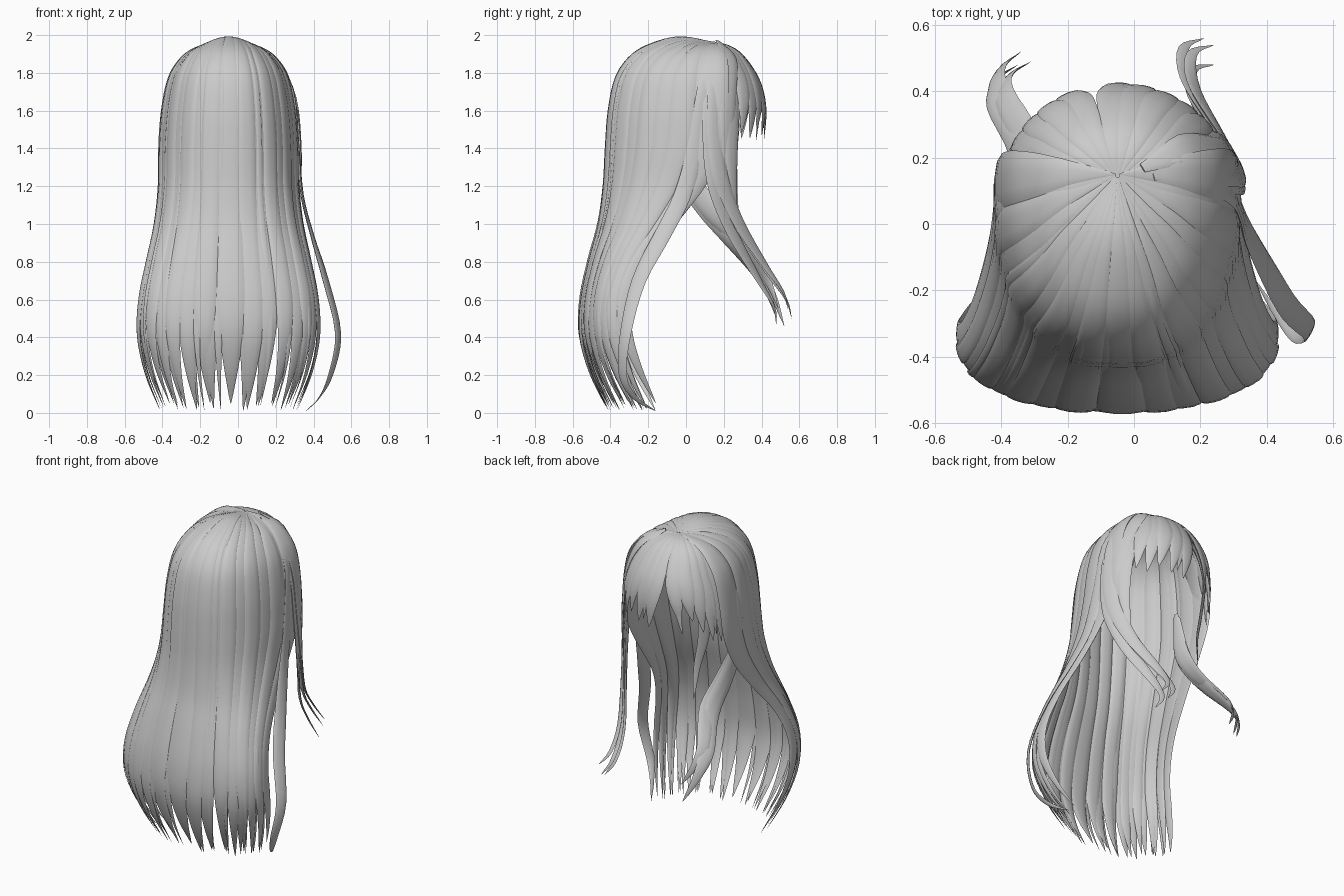
import bpy, bmesh, math, random
from mathutils import Vector

random.seed(4)
if "Cube" in bpy.data.objects:
    bpy.data.objects.remove(bpy.data.objects["Cube"])

hair_mat = bpy.data.materials.new("hair_grey")
hair_mat.use_nodes = True
GREY = (0.6, 0.6, 0.6, 1)
hair_mat.diffuse_color = GREY
hair_mat.node_tree.nodes["Principled BSDF"].inputs["Base Color"].default_value = GREY

MID_X = -0.05   # the hair is centred a little off the axis
SECTION = 10    # sides of a lock's lens-shaped section


def spline(pts, steps=4):
    """Smooth curve through the points."""
    ext = [2 * pts[0] - pts[1]] + pts + [2 * pts[-1] - pts[-2]]
    out = []
    for a, b, c, d in zip(ext, ext[1:], ext[2:], ext[3:]):
        for k in range(steps):
            t = k / steps
            out.append(0.5 * (2 * b + (c - a) * t + (2 * a - 5 * b + 4 * c - d) * t * t
                              + (3 * b - a - 3 * c + d) * t ** 3))
    return out + [pts[-1]]


def add_lock(bm, centers, sides, taper=0.22, thick=0.2):
    """Flat lock with a lens section, running to a point at the end."""
    centers, sides = spline(centers), spline(sides)
    n = len(centers)
    rings = []
    for i, (c, s) in enumerate(zip(centers, sides)):
        tangent = centers[min(i + 1, n - 1)] - centers[max(i - 1, 0)]
        width = max(0.02, min(1, (1 - i / (n - 1)) / taper) ** 0.75)
        side = s * width
        normal = tangent.cross(side).normalized() * side.length * thick
        ring = []
        for k in range(SECTION):
            a = math.tau * k / SECTION
            ring.append(bm.verts.new(c + side * math.cos(a) + normal * math.sin(a)))
        rings.append(ring)
    for r, q in zip(rings, rings[1:]):
        for k in range(SECTION):
            j = (k + 1) % SECTION
            bm.faces.new((r[k], r[j], q[j], q[k]))
    bm.faces.new(rings[0])
    bm.faces.new(rings[-1])


def finish(bm, name):
    bmesh.ops.recalc_face_normals(bm, faces=bm.faces)
    mesh = bpy.data.meshes.new(name)
    bm.to_mesh(mesh)
    bm.free()
    obj = bpy.data.objects.new(name, mesh)
    mesh.materials.append(hair_mat)
    bpy.context.collection.objects.link(obj)
    bpy.ops.object.select_all(action="DESELECT")
    obj.select_set(True)
    bpy.context.view_layer.objects.active = obj
    bpy.ops.object.shade_smooth_by_angle(angle=math.radians(50))


# Back hair outline: height, front edge y, back y, half width, drop of the sides
BACK = [(1.965, .15, .14, .006, 0), (1.99, .145, -.02, .10, .04), (1.965, .14, -.15, .18, .04),
        (1.90, .13, -.28, .25, .03), (1.78, .12, -.37, .31, .01), (1.6, .11, -.41, .345, 0),
        (1.4, .09, -.425, .36, 0), (1.2, .01, -.435, .365, 0), (1.0, -.12, -.46, .39, 0),
        (.8, -.26, -.51, .435, 0), (.6, -.335, -.55, .475, 0), (.4, -.325, -.56, .485, 0),
        (.2, -.26, -.51, .445, 0), (.01, -.17, -.42, .37, 0)]

# Fringe outline: height, half width, forward reach
FRINGE = [(1.96, .008, .008), (1.945, .12, .09), (1.89, .21, .17),
          (1.77, .28, .25), (1.63, .33, .288), (1.48, .345, .285)]


def power(v, e=0.85):
    return math.copysign(abs(v) ** e, v)


def back_point(level, deg, scale):
    z, front, back, half, drop = level
    a = math.radians(deg)
    y = front - (front - back) * power(math.cos(a)) * scale
    x = MID_X + half * power(math.sin(a)) * scale
    return Vector((x, y, z - drop * math.sin(a) ** 2))


def back_layer(name, count, spread, scale, fullness, jitter):
    bm = bmesh.new()
    step = 2 * spread / (count - 1)
    for i in range(count):
        deg = -spread + i * step + random.uniform(-jitter, jitter)
        lift = random.uniform(0, 0.06)
        depth = scale * (1 + 0.012 * (i % 2))
        centers, sides = [], []
        for k, level in enumerate(BACK):
            c = back_point(level, deg, depth)
            c.z += lift * (k / len(BACK)) ** 3
            gap = back_point(level, deg + step / 2, scale) - back_point(level, deg - step / 2, scale)
            centers.append(c)
            sides.append(gap * fullness)
        add_lock(bm, centers, sides)
    finish(bm, name)


# Long hair: main locks, a sparser lining, and thin strands on the surface
back_layer("back_locks", 17, 90, 0.985, 0.66, 1.5)
back_layer("back_lining_locks", 12, 84, 0.965, 0.42, 3)
back_layer("back_surface_strands", 9, 82, 1.0, 0.12, 5)


# Fringe, parted so that the two sides sweep away from each other
def fringe_point(level, deg):
    z, half, reach = level
    a = math.radians(deg)
    return Vector((MID_X + half * math.sin(a), .13 + reach * math.cos(a), z))


def fringe_layer(name, count, fullness, drop):
    bm = bmesh.new()
    step = 176 / (count - 1)
    for i in range(count):
        base = -88 + i * step
        sweep = 11 if base > -14 else -11
        fall = random.uniform(-.05, .03) + drop + (0.08 if abs(base) > 50 else 0)
        centers, sides = [], []
        for k, level in enumerate(FRINGE):
            f = k / (len(FRINGE) - 1)
            deg = base + sweep * f * f * math.cos(math.radians(base))
            c = fringe_point(level, deg)
            c.z -= fall * f ** 3
            centers.append(c)
            sides.append((fringe_point(level, deg + step / 2)
                          - fringe_point(level, deg - step / 2)) * fullness)
        add_lock(bm, centers, sides, taper=0.33)
    finish(bm, name)


fringe_layer("fringe_locks", 14, 0.74, 0)
fringe_layer("fringe_strands", 9, 0.25, 0.01)


# Free locks that hang beside the face
def free_locks(name, path, width, offsets):
    bm = bmesh.new()
    for dx, dy, dz in offsets:
        pts = []
        for k, p in enumerate(path):
            f = (k / (len(path) - 1)) ** 2
            pts.append(Vector(p) + Vector((dx, dy, dz)) * (0.3 + 0.7 * f))
        sides = []
        for k, p in enumerate(pts):
            tangent = pts[min(k + 1, len(pts) - 1)] - pts[max(k - 1, 0)]
            out = p - Vector((MID_X, 0, min(p.z, 1.5)))
            grow = 0.3 if k == 0 else 1
            sides.append(tangent.cross(out).normalized() * width * grow)
        add_lock(bm, pts, sides, taper=0.5)
    finish(bm, name)


free_locks("left_face_locks",
           [(.02, .18, 1.94), (.15, .24, 1.85), (.25, .24, 1.65), (.28, .24, 1.4),
            (.27, .25, 1.2), (.25, .27, 1.02)],
           .05, [(0, 0, 0), (.02, -.04, .1)])
free_locks("left_forward_locks",
           [(.05, .15, 1.94), (.19, .17, 1.84), (.28, .16, 1.65), (.305, .165, 1.4),
            (.295, .2, 1.2), (.24, .29, .98), (.16, .43, .75), (.15, .53, .6), (.21, .56, .5)],
           .045, [(0, 0, 0), (.03, -.02, .05), (.03, -.08, -.04)])
free_locks("left_outer_lock",
           [(.2, .12, 1.87), (.285, .1, 1.7), (.315, .05, 1.4), (.34, -.02, 1.15),
            (.39, -.12, .95), (.465, -.25, .7), (.53, -.32, .42), (.49, -.335, .2),
            (.43, -.27, .08), (.36, -.16, .01)],
           .045, [(0, 0, 0)])
free_locks("right_face_lock",
           [(-.1, .18, 1.94), (-.23, .25, 1.83), (-.31, .26, 1.62), (-.3, .25, 1.4),
            (-.26, .26, 1.2), (-.25, .28, 1.0)],
           .04, [(0, 0, 0)])
free_locks("right_temple_lock",
           [(-.1, .15, 1.94), (-.27, .14, 1.84), (-.37, .1, 1.66), (-.41, .06, 1.45),
            (-.4, .04, 1.27)],
           .07, [(0, 0, 0)])
free_locks("right_forward_locks",
           [(-.35, -.02, 1.5), (-.36, .01, 1.25), (-.35, .12, 1.07), (-.34, .26, .9),
            (-.41, .4, .72), (-.40, .47, .6), (-.34, .52, .46)],
           .055, [(0, 0, 0), (-.01, -.04, .04), (.03, -.03, .09)])
